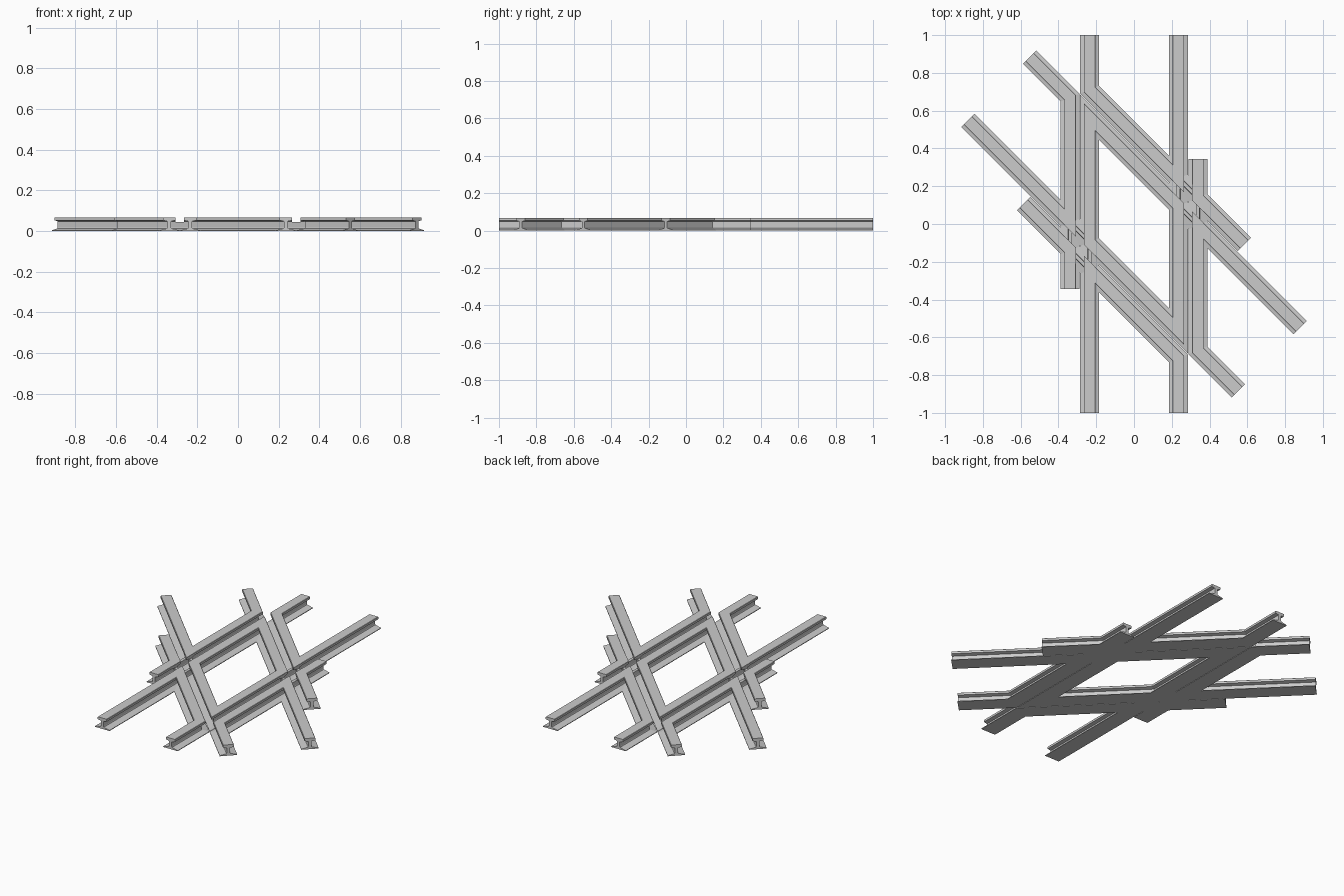
import bpy, bmesh, math
from mathutils import Vector

if "Cube" in bpy.data.objects:
    bpy.data.objects.remove(bpy.data.objects["Cube"])

# Half of the rail cross-section (offset, height), mirrored to a closed loop
HALF = [(0.05, 0), (0.05, 0.004), (0.011, 0.013), (0.009, 0.018),
        (0.009, 0.048), (0.031, 0.053), (0.031, 0.066), (0.029, 0.068)]
PROFILE = HALF + [(-x, z) for x, z in reversed(HALF)]


def link(name, bm):
    bmesh.ops.recalc_face_normals(bm, faces=bm.faces[:])
    me = bpy.data.meshes.new(name)
    bm.to_mesh(me)
    bm.free()
    ob = bpy.data.objects.new(name, me)
    bpy.context.collection.objects.link(ob)
    return ob


def rail(name, pts):
    """Sweep the rail profile along a flat path with mitred bends."""
    pts = [Vector(p) for p in pts]
    dirs = [(b - a).normalized() for a, b in zip(pts, pts[1:])]
    bm = bmesh.new()
    rings = []
    for i, p in enumerate(pts):
        a, b = dirs[max(i - 1, 0)], dirs[min(i, len(dirs) - 1)]
        na, nb = Vector((a.y, -a.x)), Vector((b.y, -b.x))
        m = (na + nb).normalized()
        m = m / m.dot(na)
        rings.append([bm.verts.new((p.x + m.x * o, p.y + m.y * o, z)) for o, z in PROFILE])
    n = len(PROFILE)
    for r, q in zip(rings, rings[1:]):
        for k in range(n):
            bm.faces.new((r[k], r[(k + 1) % n], q[(k + 1) % n], q[k]))
    bm.faces.new(rings[0])
    bm.faces.new(rings[-1])
    return link(name, bm)


def groove(name, x, y, angle):
    """Box cutter for a wheel flange channel through the rail heads."""
    bm = bmesh.new()
    bmesh.ops.create_cube(bm, size=1)
    bmesh.ops.scale(bm, vec=(0.042, 0.6, 0.06), verts=bm.verts)
    ob = link(name, bm)
    ob.location = (x, y, 0.075)
    ob.rotation_euler.z = angle
    ob.hide_render = True
    return ob


def cut(ob, cutter):
    mod = ob.modifiers.new("groove", 'BOOLEAN')
    mod.object = cutter
    mod.operation = 'DIFFERENCE'
    mod.solver = 'EXACT'
    bpy.context.view_layer.objects.active = ob
    bpy.ops.object.modifier_apply(modifier=mod.name)


# The crossing is point-symmetric: build each part and its half-turn copy
for s, side in ((1, "left"), (-1, "right")):
    P = lambda *pts: [(s * x, s * y) for x, y in pts]
    # Running rails meeting in a pointed nose
    nose = rail(side + "_nose_rail", P((-0.235, -1), (-0.235, 0.566), (0.88, -0.549)))
    # Outer wing rail beside the straight track
    wing = rail(side + "_wing_rail", P((-0.338, -0.345), (-0.338, 0.669), (-0.553, 0.884)))
    # Guard rail beside the diagonal track
    guard = rail(side + "_guard_rail", P((-0.235, 1), (-0.235, 0.712), (0.585, -0.108)))

    # Flange channels at the wide-angle crossings
    diag = groove("diagonal_cutter", -0.2865 * s, -0.1175 * s, math.radians(45))
    straight = groove("straight_cutter", 0.2865 * s, 0.1175 * s, 0)
    bpy.context.view_layer.update()
    cut(nose, diag)
    cut(wing, diag)
    cut(nose, straight)
    cut(guard, straight)
    bpy.data.objects.remove(diag)
    bpy.data.objects.remove(straight)
